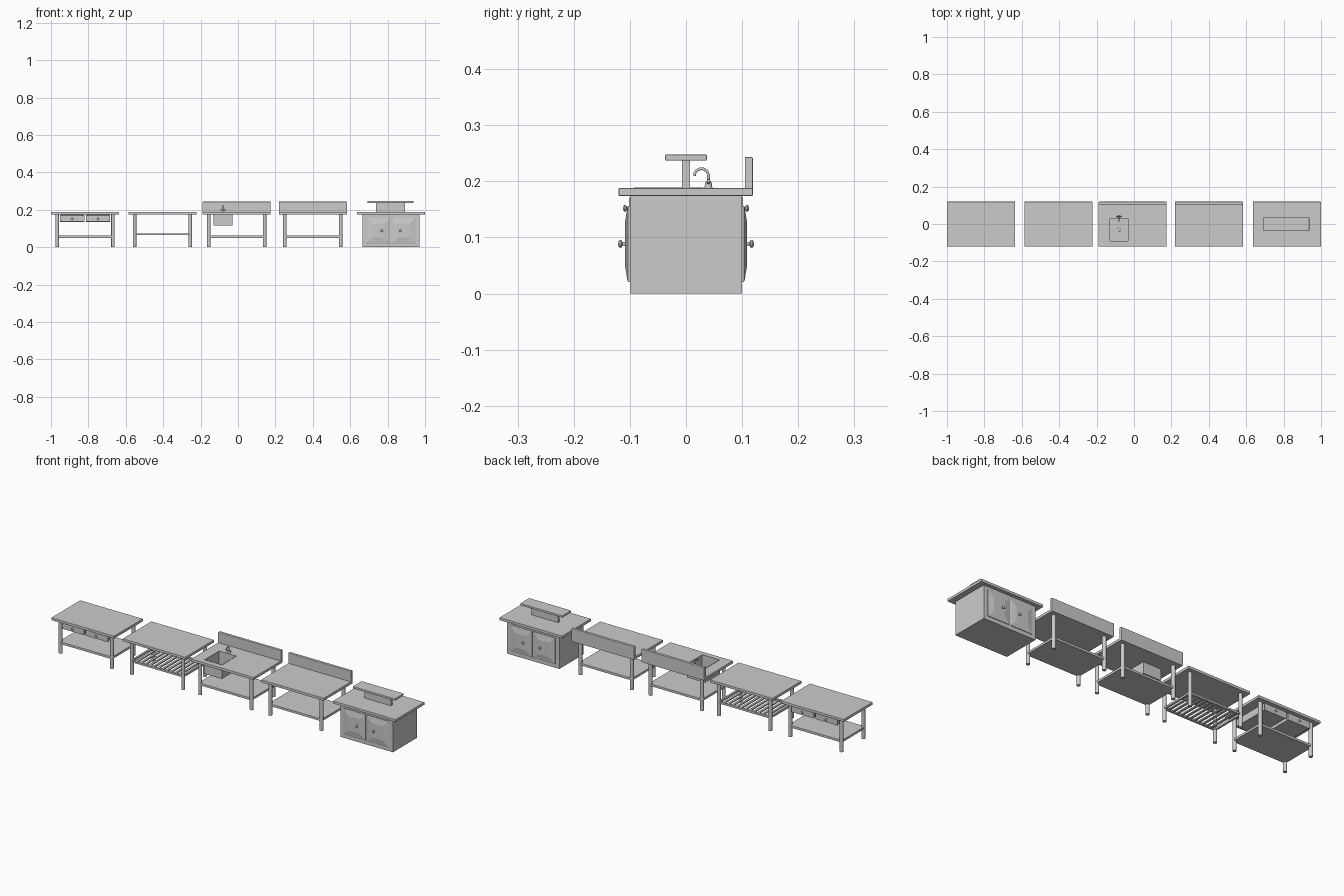
import bpy, bmesh, math
from mathutils import Vector

if "Cube" in bpy.data.objects:
    bpy.data.objects.remove(bpy.data.objects["Cube"])

TOP_Z, UNDER_Z = 0.188, 0.174
HALF_W = 0.182


def finish(bm, name, bevel=0.0):
    me = bpy.data.meshes.new(name)
    bm.to_mesh(me)
    bm.free()
    ob = bpy.data.objects.new(name, me)
    bpy.context.collection.objects.link(ob)
    if bevel:
        m = ob.modifiers.new("soft_edges", 'BEVEL')
        m.width, m.segments = bevel, 2
    return ob


def box(name, x, y, z, bevel=0.0):
    """Box from (min, max) pairs."""
    bm = bmesh.new()
    bmesh.ops.create_cube(bm, size=1)
    for v in bm.verts:
        v.co = Vector([r[0] + (c + 0.5) * (r[1] - r[0]) for c, r in zip(v.co, (x, y, z))])
    return finish(bm, name, bevel)


def lathe(name, profile, loc, direction=(0, 0, 1), steps=16):
    """Revolve (radius, height) points around an axis."""
    bm = bmesh.new()
    vs = [bm.verts.new((r, 0, h)) for r, h in profile]
    es = [bm.edges.new(p) for p in zip(vs, vs[1:])]
    bmesh.ops.spin(bm, geom=vs + es, cent=(0, 0, 0), axis=(0, 0, 1),
                   angle=2 * math.pi, steps=steps, use_duplicate=False)
    bmesh.ops.remove_doubles(bm, verts=bm.verts, dist=1e-5)
    bmesh.ops.recalc_face_normals(bm, faces=bm.faces)
    for f in bm.faces:
        f.smooth = True
    for e in bm.edges:
        e.smooth = e.calc_face_angle(0) < 0.8
    ob = finish(bm, name)
    ob.location = loc
    ob.rotation_euler = Vector(direction).to_track_quat('Z', 'Y').to_euler()
    return ob


def worktop(name, cx):
    return box(name + "_top", (cx - HALF_W, cx + HALF_W), (-0.12, 0.119), (UNDER_Z, TOP_Z), 0.0015)


def legs(name, cx):
    for sx in (-1, 1):
        for sy in (-1, 1):
            lathe(name + "_leg", [(0, 0), (0.0095, 0), (0.0095, 0.175), (0, 0.175)],
                  (cx + sx * 0.149, sy * 0.09, 0))


def shelf(name, cx):
    box(name + "_shelf", (cx - 0.155, cx + 0.155), (-0.097, 0.097), (0.05, 0.062), 0.001)


def backsplash(name, cx):
    box(name + "_backsplash", (cx - HALF_W, cx + HALF_W), (0.105, 0.119), (0.176, 0.243), 0.0015)


def knob(name, x, y, z, side, s):
    lathe(name, [(0, 0), (0.5 * s, 0), (0.4 * s, 0.7 * s), (0.95 * s, 1.05 * s),
                 (s, 1.4 * s), (0.7 * s, 1.75 * s), (0, 1.9 * s)],
          (x, side * y, z), (0, side, 0))


# drawer table
cx = -0.8175
worktop("drawer_table", cx)
legs("drawer_table", cx)
shelf("drawer_table", cx)
for s in (-1, 1):
    x = cx + s * 0.069
    box("drawer_box", (x - 0.061, x + 0.061), (-0.098, 0.098), (0.138, 0.175))
    for side in (-1, 1):
        box("drawer_front", (x - 0.065, x + 0.065), sorted((side * 0.098, side * 0.102)), (0.136, 0.171), 0.001)
        knob("drawer_knob", x, 0.101, 0.152, side, 0.006)

# slatted rack table
cx = -0.404
worktop("rack_table", cx)
legs("rack_table", cx)
for sy in (-1, 1):
    box("rack_rail", (cx - 0.15, cx + 0.15), (sy * 0.09 - 0.005, sy * 0.09 + 0.005), (0.064, 0.074))
for sx in (-1, 1):
    box("rack_end_rail", (cx + sx * 0.149 - 0.005, cx + sx * 0.149 + 0.005), (-0.09, 0.09), (0.064, 0.074))
for i in range(11):
    x = cx - 0.125 + i * 0.025
    box("rack_slat", (x - 0.0055, x + 0.0055), (-0.09, 0.09), (0.066, 0.072))

# sink table
cx = -0.007
top = worktop("sink_table", cx)
legs("sink_table", cx)
shelf("sink_table", cx)
backsplash("sink_table", cx)
sx0, sx1, sy0, sy1 = -0.131, -0.03, -0.091, 0.03
cutter = box("sink_cutter", (sx0, sx1), (sy0, sy1), (0.15, 0.25))
cutter.hide_render = True
cutter.hide_viewport = True
m = top.modifiers.new("sink_hole", 'BOOLEAN')
m.operation, m.object = 'DIFFERENCE', cutter

# open basin with wall thickness and thin rim
bm = bmesh.new()
bmesh.ops.create_cube(bm, size=1)
for v in bm.verts:
    v.co = ((sx0 + sx1) / 2 + v.co.x * (sx1 - sx0), (sy0 + sy1) / 2 + v.co.y * (sy1 - sy0),
            0.1525 + v.co.z * 0.073)
bm.faces.ensure_lookup_table()
bmesh.ops.delete(bm, geom=[f for f in bm.faces if f.normal.z > 0.5], context='FACES_ONLY')
basin = finish(bm, "sink_basin")
m = basin.modifiers.new("walls", 'SOLIDIFY')
m.thickness, m.offset = 0.004, 0
lathe("sink_drain", [(0, 0.002), (0.007, 0.002), (0.009, 0)], (-0.08, -0.03, 0.118))

# faucet with gooseneck spout and two handles
fx, fy = -0.08, 0.040
lathe("faucet_base", [(0, 0), (0.007, 0), (0.006, 0.008), (0.004, 0.013), (0, 0.013)], (fx, fy, TOP_Z))
cu = bpy.data.curves.new("faucet_spout", 'CURVE')
cu.dimensions = '3D'
cu.bevel_depth, cu.bevel_resolution, cu.use_fill_caps = 0.0026, 3, True
pts = [(fx, fy, 0.195)] + [(fx, fy - 0.0125 + 0.0125 * math.cos(a), 0.210 + 0.0125 * math.sin(a))
                           for a in [math.pi * k / 12 for k in range(13)]]
sp = cu.splines.new('POLY')
sp.points.add(len(pts) - 1)
for p, c in zip(sp.points, pts):
    p.co = (*c, 1)
bpy.context.collection.objects.link(bpy.data.objects.new("faucet_spout", cu))
for s in (-1, 1):
    lathe("faucet_handle", [(0, 0), (0.0022, 0), (0.003, 0.014), (0, 0.015)],
          (fx, fy, 0.195), (s, 0, 0.45))

# plain table with backsplash
cx = 0.4
worktop("prep_table", cx)
legs("prep_table", cx)
shelf("prep_table", cx)
backsplash("prep_table", cx)

# cabinet with doors on both sides
cx = 0.8175
worktop("cabinet", cx)
box("cabinet_body", (cx - 0.152, cx + 0.152), (-0.1, 0.1), (0, 0.175))


def raised_panel(x, side):
    """Door slab with a sloped, slightly proud centre."""
    bm = bmesh.new()
    rings = []
    for inset, y in ((0, 0.099), (0, 0.103), (0.003, 0.1045), (0.016, 0.1065), (0.03, 0.109)):
        w, h = 0.063 - inset, 0.068 - inset
        rings.append([bm.verts.new((x + a * w, side * y, 0.0885 + b * h))
                      for a, b in ((-1, -1), (1, -1), (1, 1), (-1, 1))])
    for r, q in zip(rings, rings[1:]):
        for i in range(4):
            j = (i + 1) % 4
            bm.faces.new((r[i], r[j], q[j], q[i]))
    bm.faces.new(rings[0])
    bm.faces.new(rings[-1])
    bmesh.ops.recalc_face_normals(bm, faces=bm.faces)
    finish(bm, "cabinet_door")


for side in (-1, 1):
    for s in (-1, 1):
        raised_panel(cx + s * 0.067, side)
        knob("door_knob", cx + s * 0.049, 0.108, 0.0885, side, 0.007)

# raised serving shelf above the cabinet
box("serving_shelf_support", (0.738, 0.893), (-0.007, 0.007), (TOP_Z - 0.002, 0.238))
box("serving_shelf", (0.692, 0.937), (-0.037, 0.037), (0.237, 0.248), 0.002)
